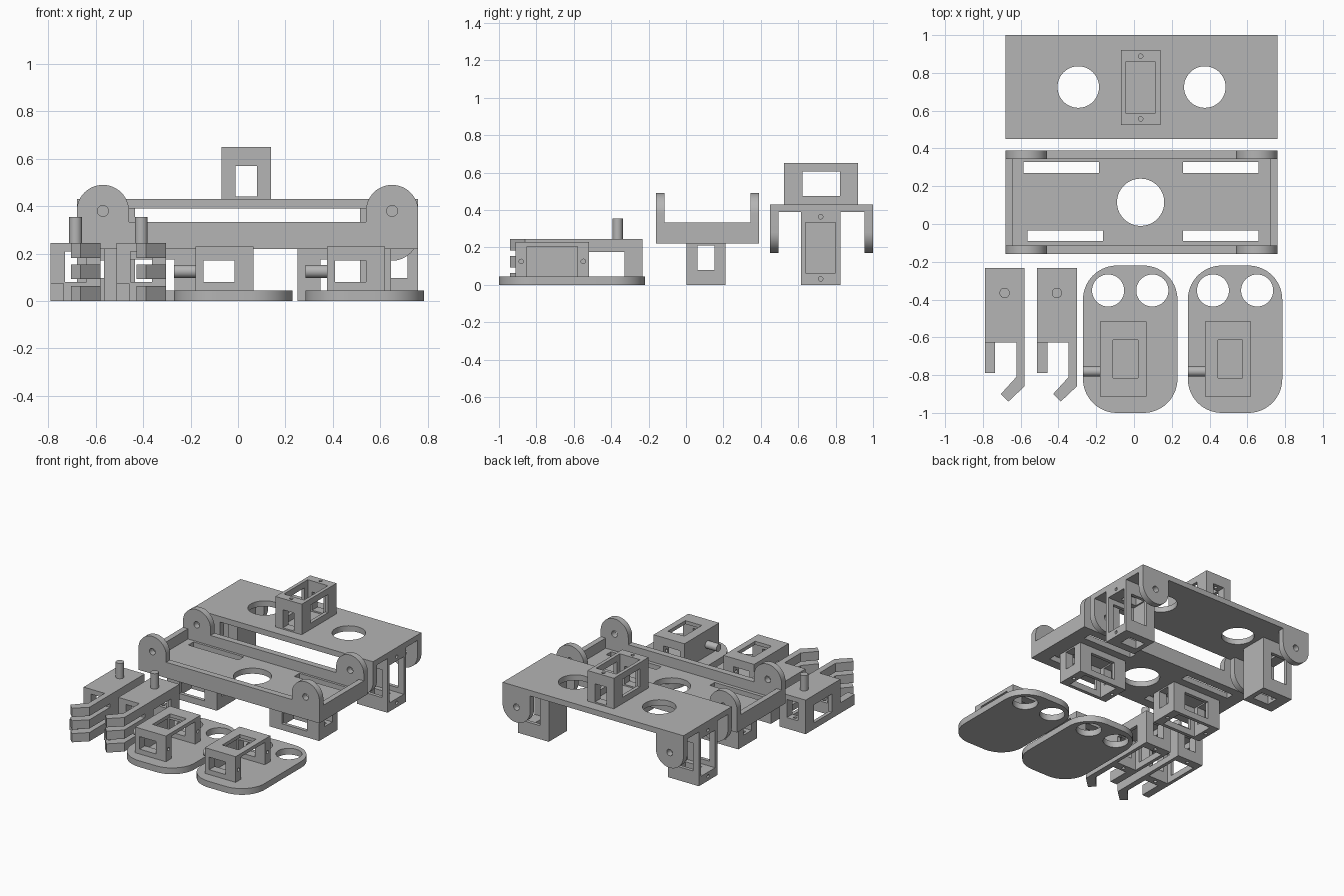
import bpy, bmesh
from math import sin, cos, pi
from mathutils import Vector, Matrix

cube = bpy.data.objects.get("Cube")
if cube:
    bpy.data.objects.remove(cube, do_unlink=True)

grey = bpy.data.materials.new("plain grey")
grey.use_nodes = True
grey.diffuse_color = (0.46, 0.46, 0.46, 1)
grey.node_tree.nodes["Principled BSDF"].inputs["Base Color"].default_value = (0.46, 0.46, 0.46, 1)

X, Y, Z = Vector((1, 0, 0)), Vector((0, 1, 0)), Vector((0, 0, 1))
MID = 0.04          # symmetry plane of the body parts


def add(name, mesh):
    ob = bpy.data.objects.new(name, mesh)
    bpy.context.collection.objects.link(ob)
    if not mesh.materials:
        mesh.materials.append(grey)
    return ob


def prism(name, points, along):
    """Extrude a closed flat outline along a vector."""
    bm = bmesh.new()
    face = bm.faces.new([bm.verts.new(p) for p in points])
    ext = bmesh.ops.extrude_face_region(bm, geom=[face])
    verts = [g for g in ext["geom"] if isinstance(g, bmesh.types.BMVert)]
    bmesh.ops.translate(bm, verts=verts, vec=along)
    bmesh.ops.recalc_face_normals(bm, faces=bm.faces)
    mesh = bpy.data.meshes.new(name)
    bm.to_mesh(mesh)
    bm.free()
    return add(name, mesh)


def box(name, x, y, z):
    pts = [(x[0], y[0], z[0]), (x[1], y[0], z[0]), (x[1], y[1], z[0]), (x[0], y[1], z[0])]
    return prism(name, pts, Z * (z[1] - z[0]))


def arc(center, a, b, radius, start, end, steps):
    """Points on an arc in the plane of the unit vectors a and b."""
    angles = [start + (end - start) * i / steps for i in range(steps + 1)]
    return [Vector(center) + (a * cos(t) + b * sin(t)) * radius for t in angles]


def rod(name, center, axis, radius, length, sides=40):
    a = axis.orthogonal().normalized()
    pts = arc(center, a, axis.cross(a), radius, 0, 2 * pi, sides)[:-1]
    return prism(name, pts, axis * length)


def cut(ob, *cutters, operation='DIFFERENCE'):
    for c in cutters:
        mod = ob.modifiers.new("cut", 'BOOLEAN')
        mod.operation, mod.object, mod.solver = operation, c, 'EXACT'
        bpy.context.view_layer.objects.active = ob
        bpy.ops.object.modifier_apply(modifier=mod.name)
        bpy.data.objects.remove(c, do_unlink=True)
    return ob


def holder_mesh(base):
    """Motor holder: long side on x, open towards +z, mounting face at z = 0."""
    ob = box("motor_holder", (-.1975, .1975), (-.105, .105), (-base, .22))
    cut(ob,
        box("cavity", (-.135, .135), (-.08, .08), (0 if base else -.01, .3)),
        box("side_window", (-.1, .1), (-.2, .2), (.045, .175)),
        box("end_window", (-.3, .3), (-.045, .045), (.01, .14)),
        *[rod("screw", (s * .166, 0, .1), Z, .012, .2, 16) for s in (-1, 1)])
    mesh = ob.data
    bpy.data.objects.remove(ob)
    return mesh


open_holder, backed_holder = holder_mesh(0), holder_mesh(.025)


def holder(name, mesh, origin, long_axis, opening):
    ob = add(name, mesh)
    rot = Matrix((long_axis, opening.cross(long_axis), opening)).transposed()
    ob.matrix_world = Matrix.Translation(origin) @ rot.to_4x4()


def ear(name, x, y, z, root, up):
    """Rounded lug with a pivot hole, from height root to a round end about z."""
    pts = arc((x, y, z), X, up, .11, 0, pi, 24)
    pts += [(x - .11, y, root), (x + .11, y, root)]
    return cut(prism(name, pts, Y * .045), rod("pivot", (x, y - .1, z), Y, .023, .3, 24))


SIDES = ((1, "left"), (-1, "right"))

# Upper body plate with two round holes
upper = box("upper_plate", (-.68, .76), (.45, 1), (.39, .43))
cut(upper, *[rod("hole", (MID + s * .335, .725, .3), Z, .11, .3, 48) for s in (-1, 1)])
holder("head_holder", open_holder, (.035, .7225, .43), Y, Z)

# Lower body tray: hollow top, centre hole, four slots
tray = box("lower_tray", (-.68, .76), (-.16, .39), (.22, .333))
cut(tray,
    box("hollow", (-.64, .72), (-.115, .345), (.26, .5)),
    rod("hole", (.035, .115, .1), Z, .125, .3, 56),
    box("slot", (-.585, -.185), (.27, .328), (.1, .4)),
    box("slot", (.26, .66), (.27, .328), (.1, .4)),
    box("slot", (-.565, -.165), (-.09, -.035), (.1, .4)),
    box("slot", (.26, .66), (-.09, -.035), (.1, .4)))

for s, side in SIDES:
    ear_x = MID + s * .61
    for y, end in ((.45, "front"), (.955, "back")):
        ear(f"upper_ear_{end}_{side}", ear_x, y, .28, .40, -Z)
    for y, end in ((-.16, "front"), (.345, "back")):
        ear(f"tray_ear_{end}_{side}", ear_x, y, .38, .30, Z)
    holder(f"shoulder_holder_{side}", backed_holder, (MID + s * .5, .72, .1975), Z, X * s)
    holder(f"hip_holder_{side}", open_holder, (MID + s * .4075, .107, .22), X, -Z)

# Feet: rounded soles with two holes, sideways holder and axle pin
for x, side in ((-.02, "right"), (.535, "left")):
    outline = []
    for i, (sx, sy) in enumerate(((1, 1), (-1, 1), (-1, -1), (1, -1))):
        corner = (x + sx * .07, -.61 + sy * .21, 0)
        outline += arc(corner, X, Y, .18, i * pi / 2, (i + 1) * pi / 2, 14)
    sole = prism(f"foot_sole_{side}", outline, Z * .045)
    cut(sole, *[rod("hole", (x + s * .117, -.352, -.1), Z, .085, .3, 48) for s in (-1, 1)])
    holder(f"foot_holder_{side}", backed_holder, (x - .135, -.715, .125), Y, X)
    rod(f"foot_pin_{side}", (x - .25, -.78, .125), X, .027, .1, 32)

# Hands: holder opening down, pin, three bent fingers and a thumb
for x, side in ((-.685, "right"), (-.408, "left")):
    holder(f"hand_holder_{side}", backed_holder, (x, -.43, .22), Y, -Z)
    rod(f"hand_pin_{side}", (x, -.365, .235), Z, .027, .12, 32)
    box(f"thumb_{side}", (x - .105, x - .05), (-.79, -.62), (0, .075))
    for i, low in enumerate((0, .092, .182)):
        path = ((.105, -.62), (.105, -.86), (.02, -.94), (-.02, -.9), (.062, -.81), (.062, -.62))
        prism(f"finger_{i + 1}_{side}", [(x + a, b, low) for a, b in path], Z * .063)

# Smooth the round parts and keep edges crisp
bpy.ops.object.select_all(action='DESELECT')
for ob in bpy.context.scene.objects:
    if ob.type == 'MESH':
        ob.select_set(True)
        bpy.context.view_layer.objects.active = ob
bpy.ops.object.shade_smooth_by_angle()
